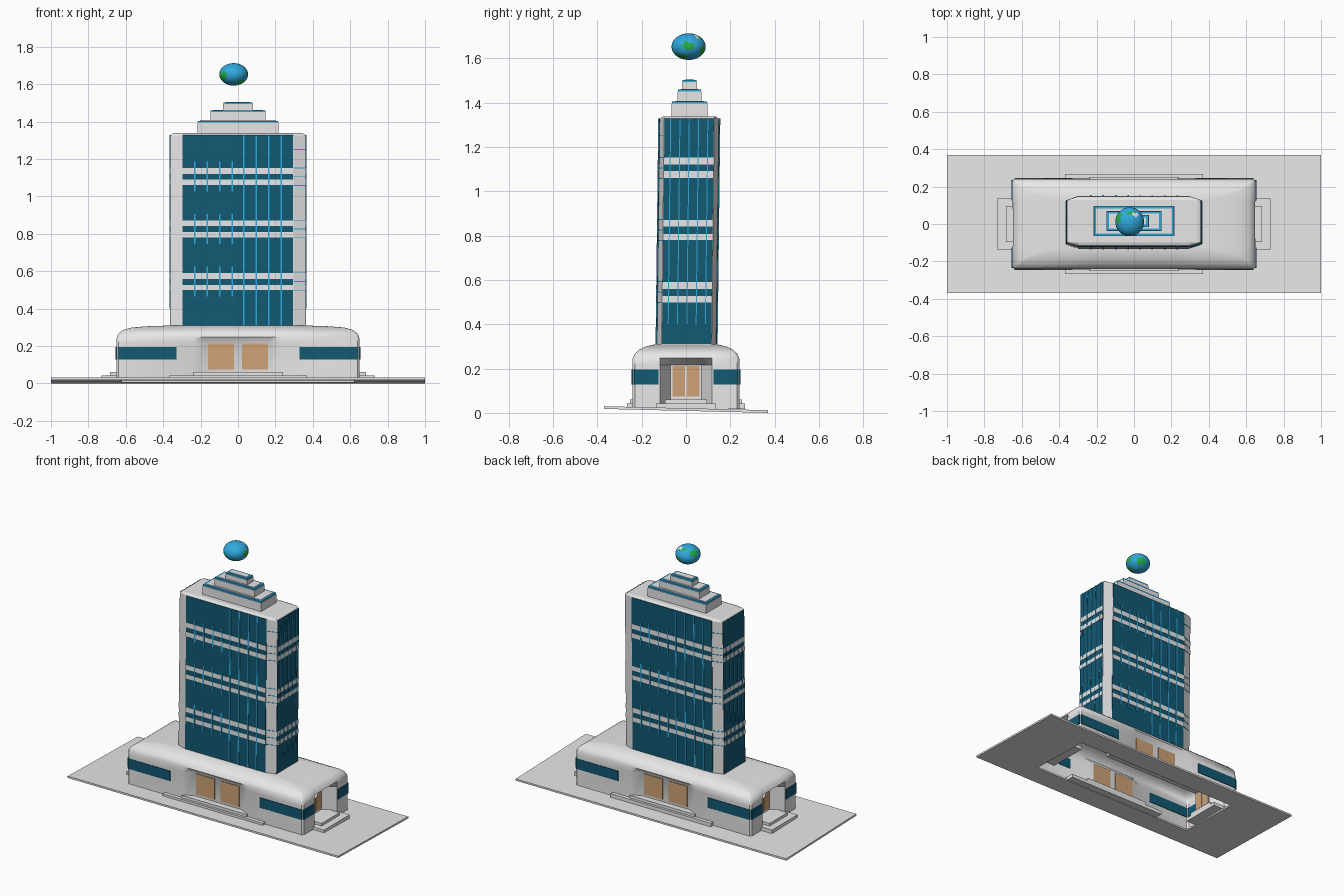
import bpy, bmesh, math
from mathutils import Vector

if "Cube" in bpy.data.objects:
    bpy.data.objects.remove(bpy.data.objects["Cube"])


def mat(name, rgb):
    m = bpy.data.materials.new(name)
    m.diffuse_color = (*rgb, 1)
    m.use_nodes = True
    m.node_tree.nodes["Principled BSDF"].inputs["Base Color"].default_value = m.diffuse_color
    return m


WHITE = mat("white_stone", (0.80, 0.80, 0.80))
GLASS = mat("dark_teal_glass", (0.006, 0.10, 0.17))
BLUE = mat("bright_blue_trim", (0.03, 0.40, 0.74))
WOOD = mat("tan_wood", (0.62, 0.37, 0.18))
GREEN = mat("land_green", (0.02, 0.42, 0.06))


def finish(name, bm, mats, smooth=None):
    bmesh.ops.recalc_face_normals(bm, faces=bm.faces)
    me = bpy.data.meshes.new(name)
    bm.to_mesh(me)
    bm.free()
    ob = bpy.data.objects.new(name, me)
    bpy.context.collection.objects.link(ob)
    for m in mats:
        me.materials.append(m)
    if smooth:
        bpy.ops.object.select_all(action='DESELECT')
        ob.select_set(True)
        bpy.context.view_layer.objects.active = ob
        bpy.ops.object.shade_smooth_by_angle(angle=math.radians(smooth))
    return ob


def loft(bm, rings, bottom=True, top=True):
    vs = [[bm.verts.new(p) for p in r] for r in rings]
    n = len(vs[0])
    for a, b in zip(vs, vs[1:]):
        for i in range(n):
            j = (i + 1) % n
            bm.faces.new((a[i], a[j], b[j], b[i]))
    if bottom:
        bm.faces.new(vs[0][::-1])
    if top:
        bm.faces.new(vs[-1])


def rect(x0, x1, y0, y1):
    return [(x0, y0), (x1, y0), (x1, y1), (x0, y1)]


def prism(bm, pts, z0, z1, fn=lambda x, y, z: (x, y, z)):
    loft(bm, [[fn(x, y, z) for x, y in pts] for z in (z0, z1)])


def boxes(name, items, m):
    bm = bmesh.new()
    for x0, x1, y0, y1, z0, z1 in items:
        prism(bm, rect(x0, x1, y0, y1), z0, z1)
    return finish(name, bm, [m])


# Ground slab: slightly tilted frame, open under the podium
bm = bmesh.new()
tilt = lambda x, y, z: (x, y, z + 0.009 - 0.0243 * y)
outer, inner = rect(-1, 1, -0.37, 0.37), rect(-0.62, 0.62, -0.22, 0.22)
loops = [[bm.verts.new(tilt(x, y, z)) for x, y in pts]
         for pts, z in ((outer, 0), (outer, 0.012), (inner, 0.012), (inner, 0))]
for k in range(4):
    a, b = loops[k], loops[(k + 1) % 4]
    for i in range(4):
        j = (i + 1) % 4
        bm.faces.new((a[i], a[j], b[j], b[i]))
finish("ground_slab", bm, [WHITE])

# Low steps on all four sides
steps = []
for s in (-1, 1):
    for half, reach, z0, z1 in ((0.37, 0.267, 0.018, 0.042), (0.24, 0.252, 0.042, 0.06)):
        ya, yb = sorted((s * 0.17, s * reach))
        steps.append((-half, half, ya, yb, z0, z1))
    for half, reach, z0, z1 in ((0.135, 0.73, 0.018, 0.042), (0.095, 0.685, 0.042, 0.06)):
        xa, xb = sorted((s * 0.55, s * reach))
        steps.append((xa, xb, -half, half, z0, z1))
boxes("entrance_steps", steps, WHITE)


# Podium shell: lofted plan with a scooped doorway in each wall
def podium_ring(z, hx, hy, k):
    f, s, c = 0.03 * k, 0.08 * k, 0.012
    quarter = [(0.175, -hy + f), (0.235, -hy), (hx - c, -hy), (hx, -hy + c),
               (hx, -0.118), (hx - s, -0.07)]
    q2 = [(x, -y) for x, y in quarter[::-1]]
    half = quarter + q2
    return [(x, y, z) for x, y in half + [(-x, -y) for x, y in half]]


bm = bmesh.new()
loft(bm, [podium_ring(*a) for a in (
    (0.018, 0.65, 0.242, 1), (0.215, 0.65, 0.242, 1), (0.248, 0.648, 0.24, 0),
    (0.268, 0.637, 0.23, 0), (0.285, 0.615, 0.212, 0), (0.298, 0.57, 0.185, 0),
    (0.305, 0.49, 0.16, 0), (0.309, 0.37, 0.14, 0))], bottom=False)
finish("podium", bm, [WHITE], 40)

# Podium windows and doors, thin plates through the wall
wins, doors = [], []
for sx in (-1, 1):
    for sy in (-1, 1):
        xa, xb = sorted((sx * 0.33, sx * 0.64))
        y = sy * 0.242
        wins.append((xa, xb, y - 0.004, y + 0.004, 0.128, 0.195))
        ya, yb = sorted((sy * 0.125, sy * 0.235))
        x = sx * 0.65
        wins.append((x - 0.004, x + 0.004, ya, yb, 0.128, 0.195))
        xa, xb = sorted((sx * 0.022, sx * 0.16))
        y = sy * 0.212
        doors.append((xa, xb, y - 0.004, y + 0.004, 0.075, 0.212))
        ya, yb = sorted((sy * 0.004, sy * 0.06))
        x = sx * 0.57
        doors.append((x - 0.004, x + 0.004, ya, yb, 0.075, 0.212))
boxes("podium_windows", wins, GLASS)
boxes("doors", doors, WOOD)

# Tower shaft: chamfered plan, leaning very slightly backwards
HX, HY, GX, GY = 0.36, 0.133, 0.298, 0.113


def lean(x, y, z):
    return (x, y + 0.0025 + 0.012 * (z - 0.3), z)


def shaft_plan(d):
    h = [(-GX, -HY + d), (GX, -HY + d), (HX - d, -GY), (HX - d, GY)]
    return h + [(-x, -y) for x, y in h]


bm = bmesh.new()
loft(bm, [[lean(x, y, z) for x, y in shaft_plan(d)]
          for z, d in ((0.29, 0), (1.325, 0), (1.333, 0.006), (1.338, 0.02))])
finish("tower_shaft", bm, [WHITE])


# Tower facades: front and right plates, repeated by a half turn
def facade(name, plates, m):
    bm = bmesh.new()
    for pts, z0, z1 in plates:
        for s in (1, -1):
            prism(bm, [(s * x, s * y) for x, y in pts], z0, z1, lean)
    return finish(name, bm, [m])


def front(x0, x1, d):
    return rect(x0, x1, -HY - d, -HY + 0.001)


def side(y0, y1, d):
    return rect(HX - 0.001, HX + d, y0, y1)


facade("tower_glass", [(front(-0.298, 0.295, 0.003), 0.31, 1.328),
                       (side(-0.111, 0.111, 0.003), 0.31, 1.328)], GLASS)

levels = [(0.498, 0.527), (0.558, 0.59), (0.78, 0.808),
          (0.84, 0.87), (1.06, 1.09), (1.12, 1.152)]
bands, lines = [], []
for z0, z1 in levels:
    bands += [(front(-0.298, 0.295, 0.005), z0, z1), (side(-0.111, 0.111, 0.005), z0, z1)]
facade("white_bands", bands, WHITE)

for x in (0.03, 0.097, 0.165, 0.23):
    lines.append((front(x - 0.004, x + 0.004, 0.007), 0.31, 1.328))
    for zc in (0.545, 0.825, 1.105):
        lines.append((front(-x - 0.004, -x + 0.004, 0.007), zc - 0.08, zc + 0.08))
for i in range(-2, 3):
    y = i * 0.042
    lines.append((side(y - 0.0022, y + 0.0022, 0.007), 0.40, 1.328))
# fine trim lines around the chamfered corner
corner = [(GX, -HY - 0.003), (HX + 0.003, -GY), (HX - 0.01, -GY), (GX, -HY + 0.01)]
for zc in (0.545, 0.825, 1.105):
    for dz in (-0.047, 0, 0.047):
        lines.append((corner, zc + dz - 0.002, zc + dz + 0.002))
lines.append((corner, 1.248, 1.252))
facade("blue_mullions", lines, BLUE)

# Stepped crown with blue rims
tiers = [(0.217, 0.081, 1.335, 1.405), (0.148, 0.054, 1.405, 1.46), (0.08, 0.033, 1.46, 1.503)]
CY = 0.016
white, rims = bmesh.new(), bmesh.new()
for hx, hy, z0, z1 in tiers:
    def plan(d):
        return rect(-hx + d, hx - d, CY - hy + d, CY + hy - d)
    prism(white, plan(0), z0, z1 - 0.010)
    prism(rims, plan(0.002), z1 - 0.010, z1 - 0.001)
    prism(white, plan(0.015), z1 - 0.001, z1 + 0.002)
finish("crown_tiers", white, [WHITE])
finish("crown_rims", rims, [BLUE])

# Floating globe: flattened ball, land and ice chosen by direction
bm = bmesh.new()
bmesh.ops.create_uvsphere(bm, u_segments=40, v_segments=24, radius=1)
land = [((-0.75, -0.5, -0.15), 0.42), ((0.97, 0, 0.1), 0.3), ((-0.75, 0.3, 0.45), 0.4),
        ((0.3, 0.8, -0.3), 0.45), ((0.5, -0.4, -0.75), 0.35), ((0.2, 0.55, 0.75), 0.28)]
for f in bm.faces:
    n = f.calc_center_median().normalized()
    wob = 0.07 * math.sin(9 * n.x + 4 * n.z) + 0.06 * math.sin(11 * n.y - 6 * n.z)
    if any((n - Vector(c).normalized()).length < r + wob for c, r in land):
        f.material_index = 1
    if (n - Vector((0.35, 0.5, 0.8)).normalized()).length < 0.2 + wob:
        f.material_index = 2
for v in bm.verts:
    v.co = Vector((-0.023 + v.co.x * 0.077, 0.012 + v.co.y * 0.077, 1.652 + v.co.z * 0.06))
finish("globe", bm, [BLUE, GREEN, WHITE], 60)
